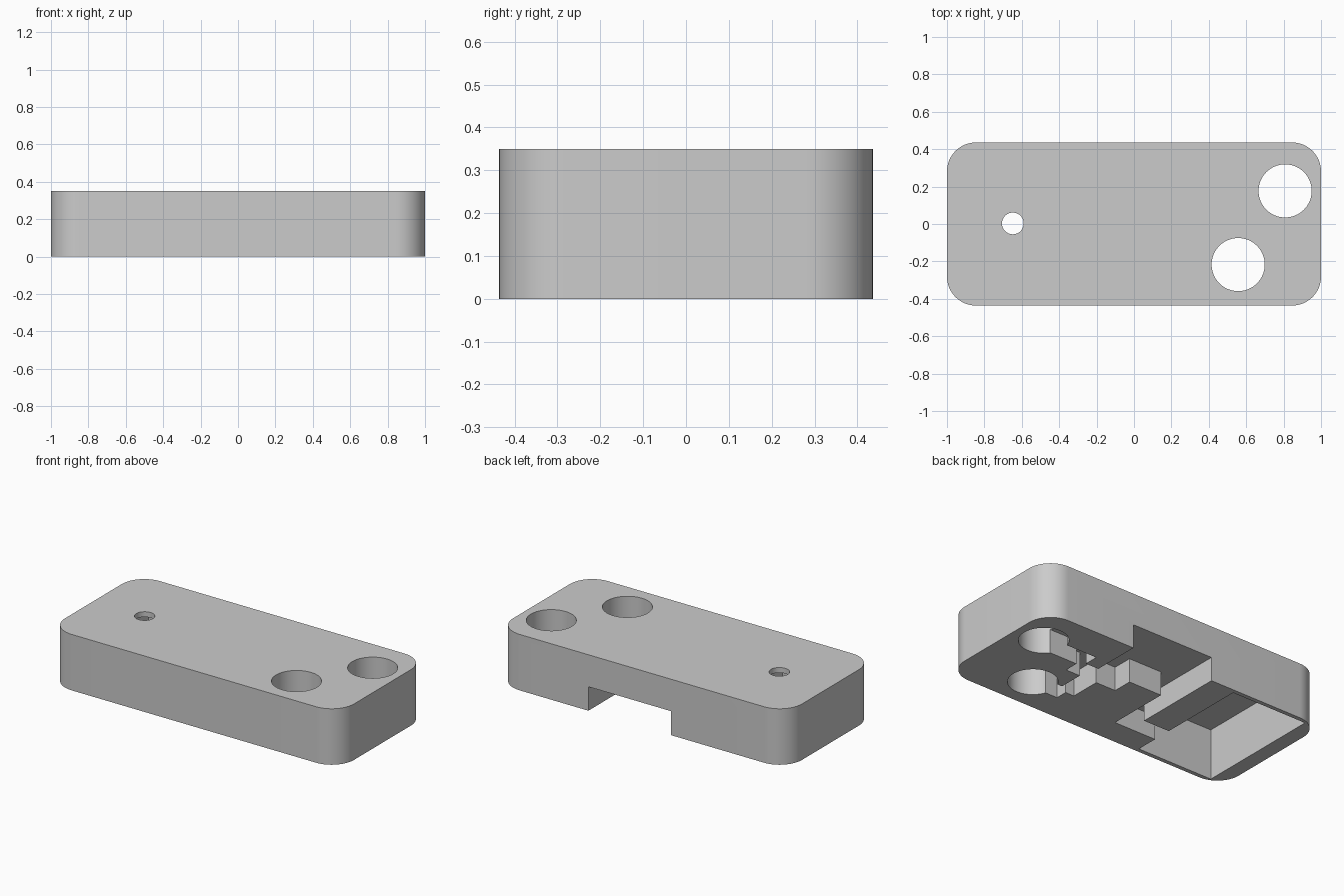
import bpy, bmesh

cube = bpy.data.objects.get("Cube")
if cube:
    bpy.data.objects.remove(cube, do_unlink=True)

HEIGHT = 0.35
CHANNEL_TOP = 0.15
POCKET_TOP = 0.317
BELOW = -0.1

grey = bpy.data.materials.new("plain grey")
grey.use_nodes = True
grey.diffuse_color = (0.6, 0.6, 0.6, 1)
grey.node_tree.nodes["Principled BSDF"].inputs["Base Color"].default_value = (0.6, 0.6, 0.6, 1)


def to_object(name, bm):
    bmesh.ops.recalc_face_normals(bm, faces=bm.faces[:])
    mesh = bpy.data.meshes.new(name)
    bm.to_mesh(mesh)
    bm.free()
    mesh.materials.append(grey)
    obj = bpy.data.objects.new(name, mesh)
    bpy.context.collection.objects.link(obj)
    return obj


def box(name, x0, x1, y0, y1, z0, z1, radius=0):
    bm = bmesh.new()
    bmesh.ops.create_cube(bm, size=1)
    for v in bm.verts:
        v.co.x = x1 if v.co.x > 0 else x0
        v.co.y = y1 if v.co.y > 0 else y0
        v.co.z = z1 if v.co.z > 0 else z0
    if radius:
        upright = [e for e in bm.edges
                   if abs(e.verts[0].co.z - e.verts[1].co.z) > 0.01]
        bmesh.ops.bevel(bm, geom=upright, offset=radius, segments=16,
                        profile=0.5, affect='EDGES')
    return to_object(name, bm)


def drill(name, x, y, radius):
    bm = bmesh.new()
    bmesh.ops.create_cone(bm, cap_ends=True, segments=64, radius1=radius,
                          radius2=radius, depth=1)
    bmesh.ops.translate(bm, verts=bm.verts[:], vec=(x, y, HEIGHT / 2))
    return to_object(name, bm)


def cut(target, cutter):
    cutter.hide_render = True
    mod = target.modifiers.new(cutter.name, 'BOOLEAN')
    mod.operation = 'DIFFERENCE'
    mod.solver = 'EXACT'
    mod.object = cutter
    bpy.context.view_layer.objects.active = target
    bpy.ops.object.modifier_apply(modifier=mod.name)
    bpy.data.objects.remove(cutter, do_unlink=True)


# Rounded housing block
housing = box("housing", -1, 1, -0.436, 0.436, 0, HEIGHT, radius=0.155)

# Deep end pocket in the underside
cut(housing, box("end_pocket", -0.905, -0.38, -0.41, 0.41, BELOW, POCKET_TOP))

# Shallow recesses: side notch, then the channels joining pocket, notch and holes
recesses = {
    "side_notch": (-0.2, 0.37, 0.13, 0.6),
    "pocket_channel": (-0.45, -0.088, -0.27, -0.15),
    "notch_channel": (-0.2, -0.088, -0.27, 0.2),
    "middle_channel": (0.142, 0.5, 0.005, 0.13),
    "trunk_channel": (0.28, 0.4, -0.19, 0.1),
    "front_hole_channel": (0.34, 0.5, -0.265, -0.15),
    "back_hole_channel": (0.46, 0.74, 0.095, 0.22),
}
for name, (x0, x1, y0, y1) in recesses.items():
    cut(housing, box(name, x0, x1, y0, y1, BELOW, CHANNEL_TOP))

# Round through holes
for name, x, y, radius in (("front_hole", 0.557, -0.217, 0.142),
                           ("back_hole", 0.808, 0.177, 0.142),
                           ("small_hole", -0.648, 0.003, 0.058)):
    cut(housing, drill(name, x, y, radius))

bpy.ops.object.select_all(action='DESELECT')
housing.select_set(True)
bpy.context.view_layer.objects.active = housing
bpy.ops.object.shade_smooth_by_angle(angle=0.5)
